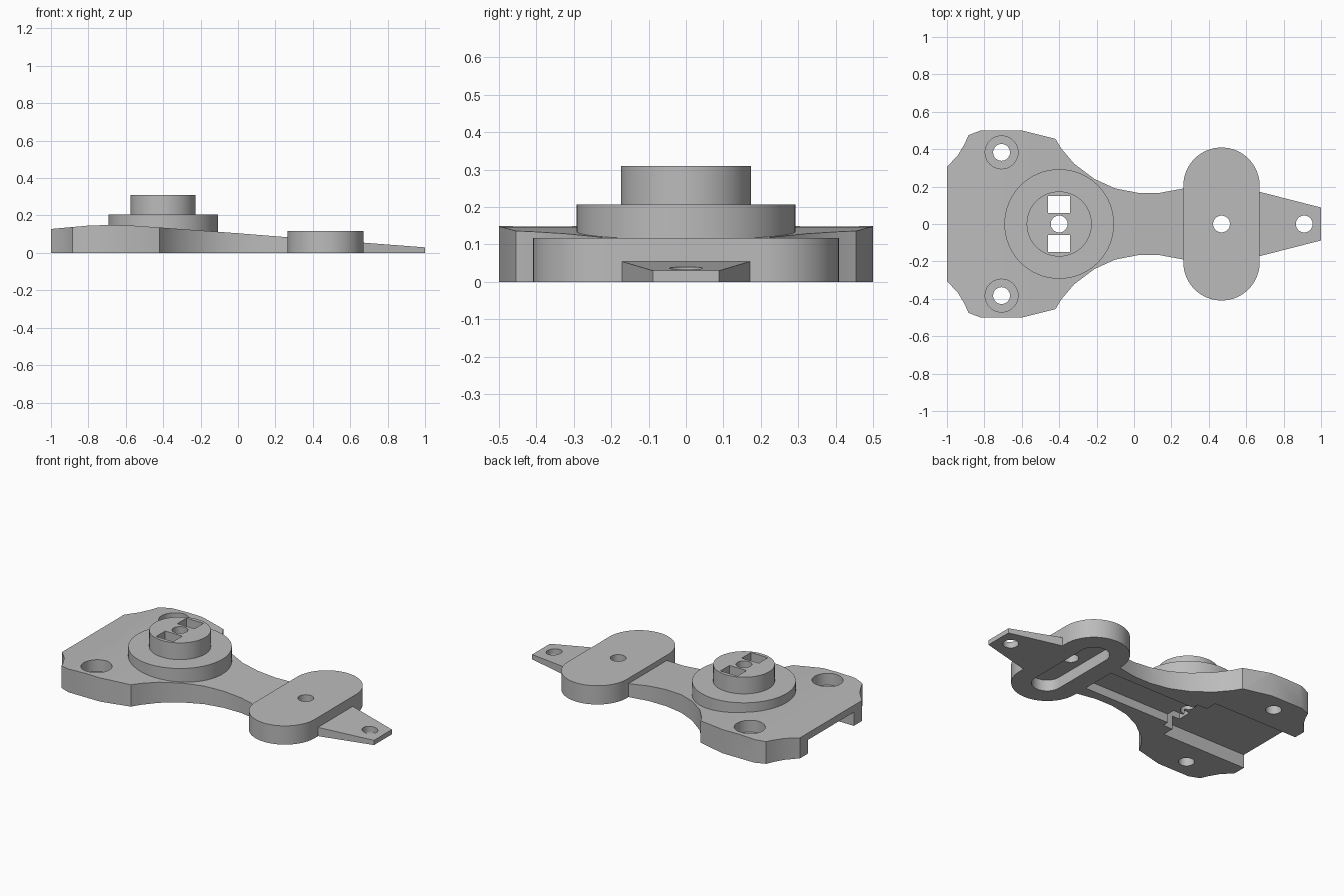
import bpy, bmesh, math

cube = bpy.data.objects.get("Cube")
if cube:
    bpy.data.objects.remove(cube, do_unlink=True)

grey = bpy.data.materials.new("plain_grey")
grey.use_nodes = True
grey.diffuse_color = (0.5, 0.5, 0.5, 1)
shader = next(n for n in grey.node_tree.nodes if n.type == 'BSDF_PRINCIPLED')
shader.inputs["Base Color"].default_value = (0.5, 0.5, 0.5, 1)


def extrude(name, points, vector):
    """Solid made by sweeping a closed outline of 3D points along a vector."""
    bm = bmesh.new()
    face = bm.faces.new([bm.verts.new(p) for p in points])
    swept = bmesh.ops.extrude_face_region(bm, geom=[face])["geom"]
    bmesh.ops.translate(bm, vec=vector, verts=[v for v in swept if isinstance(v, bmesh.types.BMVert)])
    bmesh.ops.recalc_face_normals(bm, faces=bm.faces)
    mesh = bpy.data.meshes.new(name)
    bm.to_mesh(mesh)
    bm.free()
    obj = bpy.data.objects.new(name, mesh)
    bpy.context.collection.objects.link(obj)
    mesh.materials.append(grey)
    return obj


def plate(name, outline, low, high):
    return extrude(name, [(x, y, low) for x, y in outline], (0, 0, high - low))


def box(x0, x1, y0, y1, low, high):
    return plate("cutter", [(x0, y0), (x1, y0), (x1, y1), (x0, y1)], low, high)


def stadium(x, radius, half, steps=32):
    """Rounded slot outline lying along y."""
    ends = []
    for side, start in ((half, 0), (-half, math.pi)):
        for i in range(steps + 1):
            a = start + math.pi * i / steps
            ends.append((x + radius * math.cos(a), side + radius * math.sin(a)))
    return ends


def circle(x, y, radius, steps=64):
    return [(x + radius * math.cos(math.tau * i / steps),
             y + radius * math.sin(math.tau * i / steps)) for i in range(steps)]


def drill(x, y, radius, low=-0.1, high=0.5):
    return plate("cutter", circle(x, y, radius, 40), low, high)


def combine(obj, tools, operation='DIFFERENCE'):
    """Apply a boolean for every tool, then remove the tools."""
    bpy.ops.object.select_all(action='DESELECT')
    bpy.context.view_layer.objects.active = obj
    obj.select_set(True)
    for tool in tools:
        mod = obj.modifiers.new("cut", 'BOOLEAN')
        mod.operation, mod.solver, mod.object = operation, 'EXACT', tool
        bpy.ops.object.modifier_apply(modifier=mod.name)
        bpy.data.objects.remove(tool, do_unlink=True)


def smooth(obj):
    bpy.ops.object.select_all(action='DESELECT')
    bpy.context.view_layer.objects.active = obj
    obj.select_set(True)
    bpy.ops.object.shade_smooth_by_angle(angle=math.radians(25))


def mirrored(half):
    return half + [(x, -y) for x, y in reversed(half)]


def slope_block(profile):
    """Block whose upper side follows the side profile."""
    pts = [(x, -1, z) for x, z in profile]
    return extrude("slope", pts + [(profile[-1][0], -1, -0.1), (profile[0][0], -1, -0.1)], (0, 2, 0))


BOSS_X, PAD_X, HOLE = -0.4, 0.468, 0.045


def boss_cutters():
    """Centre bore and the two square windows beside it."""
    windows = [box(-0.46, -0.342, *sorted((s * 0.06, s * 0.15)), -0.1, 0.5) for s in (1, -1)]
    return windows + [drill(BOSS_X, 0, HOLE)]


# Main arm with a sloping top
arm = plate("arm", mirrored([
    (-1, 0.305), (-0.94, 0.37), (-0.905, 0.43), (-0.885, 0.475), (-0.82, 0.5), (-0.6, 0.5),
    (-0.42, 0.455), (-0.39, 0.405), (-0.32, 0.322), (-0.21, 0.24), (-0.1, 0.19),
    (0.02, 0.167), (0.14, 0.167), (0.265, 0.19)]), 0, 0.3)
combine(arm, [slope_block([(-1.1, 0.119), (-1, 0.128), (-0.8, 0.146), (-0.7, 0.149), (-0.58, 0.147),
                           (-0.42, 0.136), (0, 0.105), (0.4, 0.073)])], 'INTERSECT')

# Channels below the arm, boss openings and counterbored screw holes
cuts = [box(-1.1, -0.41, -0.226, 0.226, -0.1, 0.085), box(-0.45, 0.3, -0.11, 0.11, -0.1, 0.055)]
cuts += boss_cutters()
for side in (1, -1):
    cuts += [drill(-0.708, side * 0.383, HOLE), drill(-0.708, side * 0.383, 0.088, low=0.075)]
combine(arm, cuts)

# Stepped round boss
lower_collar = plate("lower_collar", circle(BOSS_X, 0, 0.293), 0.1, 0.206)
upper_collar = plate("upper_collar", circle(BOSS_X, 0, 0.174), 0.2, 0.31)
for collar in (lower_collar, upper_collar):
    combine(collar, boss_cutters())

# Rounded cross pad with a slot recessed from below
pad = plate("cross_pad", stadium(PAD_X, 0.204, 0.205), 0, 0.117)
combine(pad, [plate("cutter", stadium(PAD_X, 0.088, 0.207), -0.1, 0.07), drill(PAD_X, 0, HOLE)])

# Tapered tail tip
tail = plate("tail_tip", mirrored([(0.671, 0.172), (1, 0.088)]), 0, 0.2)
combine(tail, [slope_block([(0.6, 0.06), (1.1, 0.022)])], 'INTERSECT')
combine(tail, [drill(0.91, 0, HOLE)])

for part in (arm, lower_collar, upper_collar, pad, tail):
    smooth(part)
